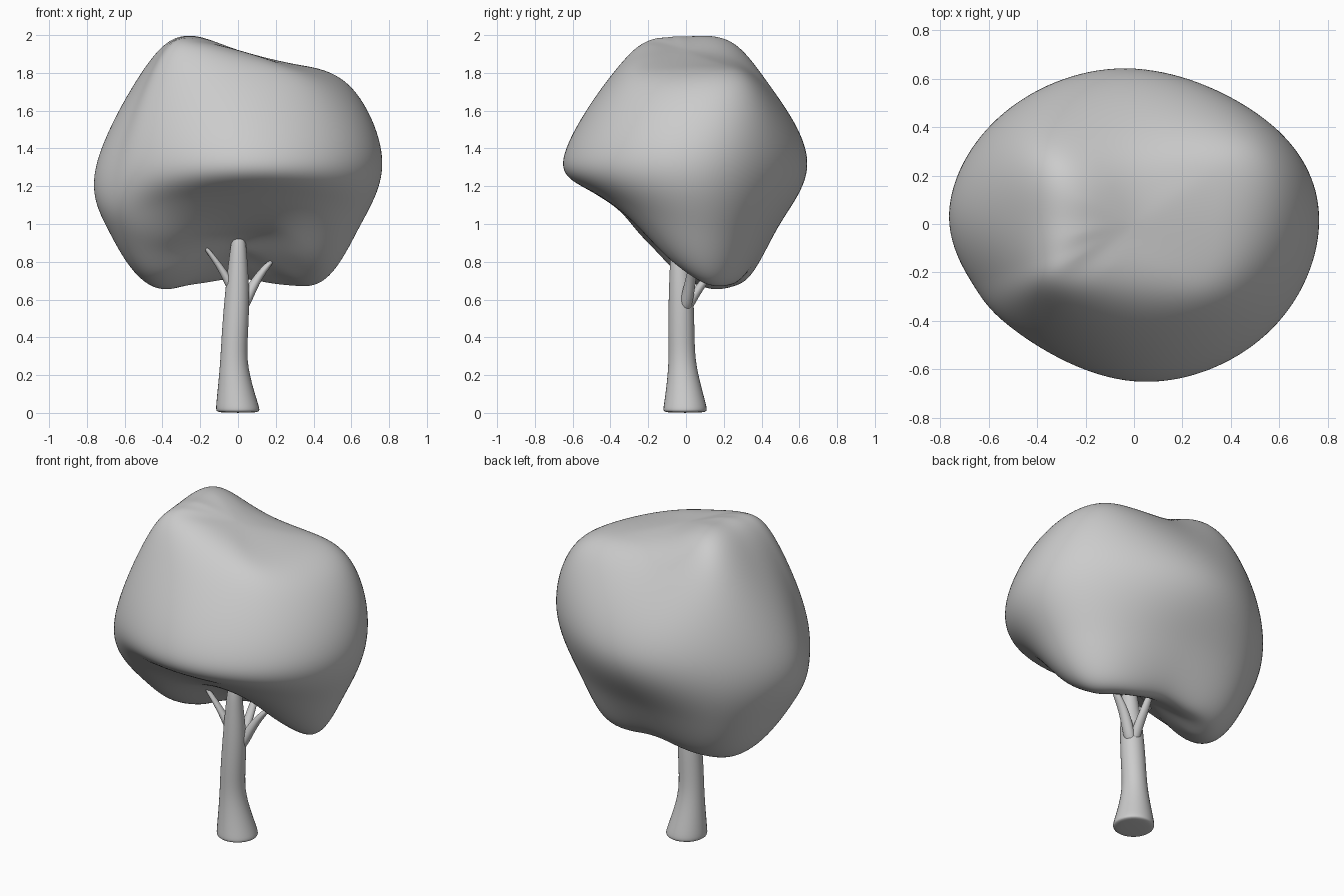
import bpy
import bmesh
from math import cos, sin, tau, radians
from mathutils import Vector

default_cube = bpy.data.objects.get("Cube")
if default_cube:
    bpy.data.objects.remove(default_cube, do_unlink=True)

grey = bpy.data.materials.new("plain_grey")
grey.use_nodes = True
grey.diffuse_color = (0.6, 0.6, 0.6, 1)
grey.node_tree.nodes["Principled BSDF"].inputs["Base Color"].default_value = grey.diffuse_color


def loft(bm, rings):
    """Skin equal-length rings of points with quads and return the vertex rings."""
    loops = [[bm.verts.new(point) for point in ring] for ring in rings]
    for lower, upper in zip(loops, loops[1:]):
        for i in range(len(lower)):
            j = (i + 1) % len(lower)
            bm.faces.new((lower[i], lower[j], upper[j], upper[i]))
    return loops


def fan(bm, ring, tip):
    """Close a ring with triangles meeting at a tip."""
    centre = bm.verts.new(tip)
    for i, vert in enumerate(ring):
        bm.faces.new((vert, ring[(i + 1) % len(ring)], centre))


def fit_cage(bm, rounds, gain):
    """Push the cage outward so the smoothed surface meets the given points."""
    goal = {vert: vert.co.copy() for vert in bm.verts}
    for _ in range(rounds):
        step = {}
        for vert in bm.verts:
            n = len(vert.link_edges)
            around = Vector()
            for edge in vert.link_edges:
                around += (vert.co + edge.other_vert(vert).co) / 2
            for face in vert.link_faces:
                around += face.calc_center_median()
            limit = ((n - 3) * vert.co + 4 / n * around) / (n + 5)
            step[vert] = goal[vert] - limit
        for vert, offset in step.items():
            vert.co += offset * gain


def finish(bm, name, levels):
    """Turn a cage into a smooth object with the shared material."""
    bmesh.ops.recalc_face_normals(bm, faces=bm.faces)
    for face in bm.faces:
        face.smooth = True
    mesh = bpy.data.meshes.new(name)
    bm.to_mesh(mesh)
    bm.free()
    mesh.materials.append(grey)
    obj = bpy.data.objects.new(name, mesh)
    bpy.context.collection.objects.link(obj)
    smooth = obj.modifiers.new("smooth", "SUBSURF")
    smooth.levels = smooth.render_levels = levels
    return obj


# Canopy: compass angle -> (radius, height) from crown to underside
lobes = {
    0: ((.30, 1.84), (.59, 1.72), (.77, 1.33), (.64, 1.0), (.44, .73)),
    35: ((.35, 1.84), (.61, 1.74), (.70, 1.33), (.56, .95), (.39, .66)),
    90: ((.22, 1.88), (.42, 1.72), (.67, 1.33), (.47, 1.0), (.28, .71)),
    140: ((.32, 1.98), (.54, 1.83), (.70, 1.35), (.64, .97), (.42, .66)),
    176: ((.29, 1.99), (.50, 1.8), (.77, 1.3), (.68, .98), (.46, .67)),
    201: ((.32, 1.985), (.50, 1.79), (.69, 1.3), (.65, 1.0), (.42, .86)),
    221: ((.34, 1.96), (.50, 1.78), (.66, 1.33), (.56, 1.11), (.35, .95)),
    270: ((.25, 1.9), (.45, 1.71), (.67, 1.33), (.50, 1.18), (.20, .98)),
    320: ((.35, 1.83), (.53, 1.69), (.72, 1.33), (.58, 1.13), (.35, .96)),
}
bm = bmesh.new()
rings = [[Vector((r * cos(radians(a)), r * sin(radians(a)), z))
          for a, (r, z) in zip(lobes, level)] for level in zip(*lobes.values())]
loops = loft(bm, rings)
fan(bm, loops[0], (0, 0, 1.92))
fan(bm, loops[-1], (0, 0, .88))
fit_cage(bm, 3, .8)
finish(bm, "canopy", 4)


def limb(name, path, sides):
    """Tapered limb through (x, y, z, radius) stations."""
    bm = bmesh.new()
    rings = [[(x + r * cos(tau * i / sides), y + r * sin(tau * i / sides), z)
              for i in range(sides)] for x, y, z, r in path]
    loops = loft(bm, rings)
    bm.faces.new(loops[0])
    bm.faces.new(loops[-1])
    return finish(bm, name, 2)


# Trunk with a flared foot
limb("trunk", ((0, -.005, 0, .115), (0, -.005, .012, .13), (-.005, -.005, .05, .122),
               (-.025, -.02, .25, .077), (-.018, -.025, .4, .077),
               (-.004, -.025, .62, .074), (0, -.035, .8, .055), (.005, -.04, .98, .036)), 8)

# Branches reaching into the canopy
limb("left_branch", ((.01, -.01, .52, .04), (.055, .01, .63, .04),
                     (.11, .03, .73, .032), (.19, .04, .82, .022)), 6)
limb("right_branch", ((-.02, -.03, .63, .035), (-.06, -.04, .72, .03),
                      (-.12, -.05, .81, .022), (-.19, -.06, .9, .016)), 6)
limb("back_branch", ((0, -.01, .52, .035), (.01, .04, .62, .035),
                     (.01, .1, .7, .03), (.01, .17, .82, .022)), 6)
